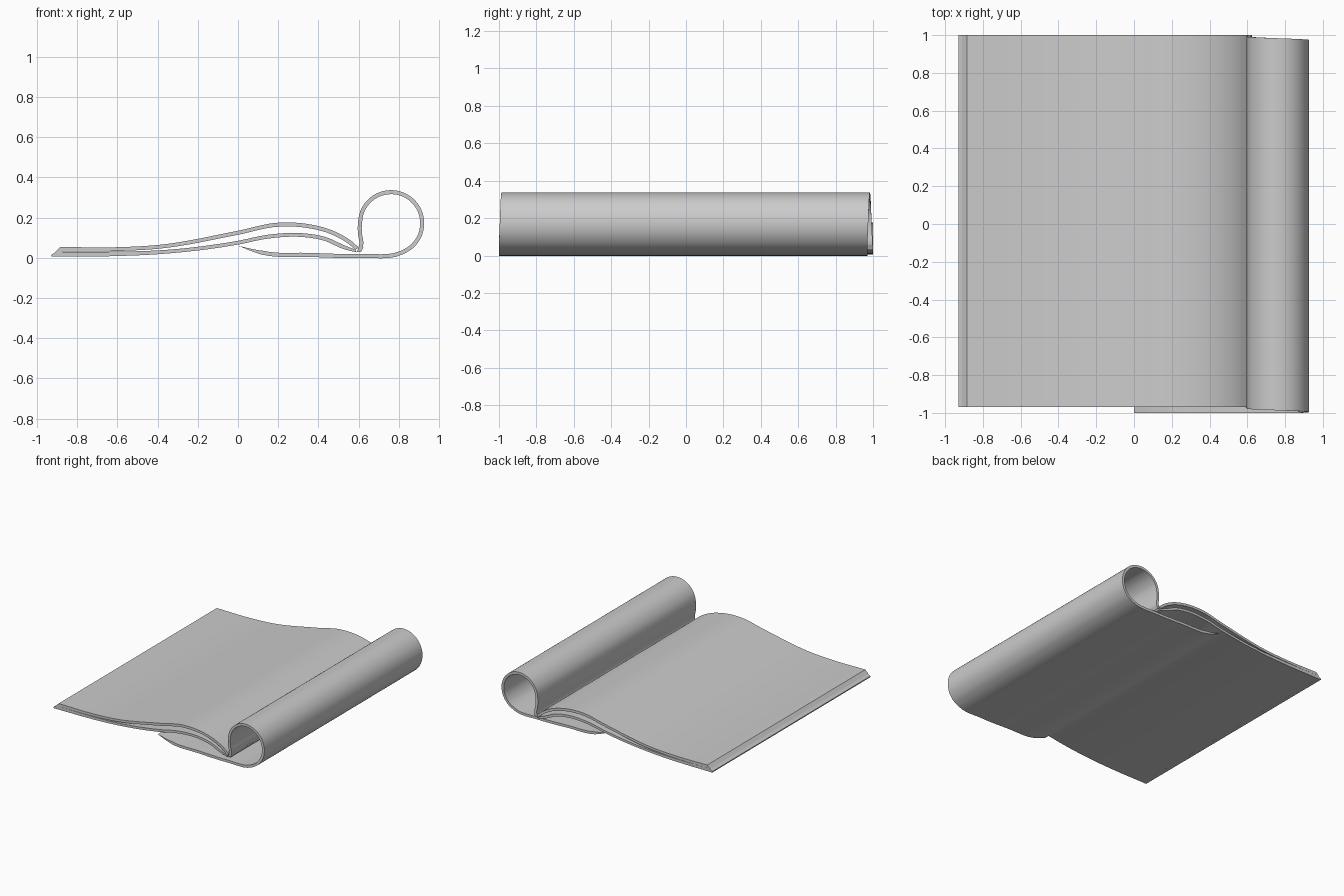
import bpy
import bmesh
import math
from mathutils import Vector

cube = bpy.data.objects.get("Cube")
if cube:
    bpy.data.objects.remove(cube, do_unlink=True)

paper = bpy.data.materials.new("grey paper")
paper.use_nodes = True
GREY = (0.6, 0.6, 0.6, 1)
paper.diffuse_color = GREY
paper.node_tree.nodes["Principled BSDF"].inputs["Base Color"].default_value = GREY


def smooth_path(points, steps):
    """Sample a flowing curve through a few profile points."""
    p = [Vector(q) for q in points]
    p = [2 * p[0] - p[1]] + p + [2 * p[-1] - p[-2]]
    out = []
    for a, b, c, d in zip(p, p[1:], p[2:], p[3:]):
        # Centripetal-style tangents prevent overshoot on uneven spacing
        la, lb, lc = (b - a).length, (c - b).length, (d - c).length
        m0 = ((b - a) / la * lb + (c - b) / lb * la) / (la + lb) * lb
        m1 = ((c - b) / lb * lc + (d - c) / lc * lb) / (lb + lc) * lb
        for i in range(steps):
            t = i / steps
            s = t * t * (3 - 2 * t)
            out.append(b * (1 - s) + c * s + m0 * t * (1 - t) ** 2 - m1 * t * t * (1 - t))
    return out + [p[-2]]


def sheet(name, upper, lower, front, back, skew=lambda t: 0):
    """Extrude the band between two rails along y."""
    bm = bmesh.new()
    n = len(upper)
    rings = []
    for i, (u, l) in enumerate(zip(upper, lower)):
        s = skew(i / (n - 1))
        rings.append([bm.verts.new((q.x, y + s, q.y))
                      for q, y in ((u, front), (u, back), (l, back), (l, front))])
    for r, q in zip(rings, rings[1:]):
        for k in range(4):
            j = (k + 1) % 4
            bm.faces.new((r[k], r[j], q[j], q[k]))
    bm.faces.new(rings[0])
    bm.faces.new(rings[-1][::-1])
    bmesh.ops.remove_doubles(bm, verts=bm.verts, dist=0.0005)
    bmesh.ops.recalc_face_normals(bm, faces=bm.faces)
    mesh = bpy.data.meshes.new(name)
    bm.to_mesh(mesh)
    bm.free()
    mesh.materials.append(paper)
    obj = bpy.data.objects.new(name, mesh)
    bpy.context.collection.objects.link(obj)
    bpy.ops.object.select_all(action="DESELECT")
    obj.select_set(True)
    bpy.context.view_layer.objects.active = obj
    bpy.ops.object.shade_smooth_by_angle(angle=math.radians(30))


# Flat-lying pages: two arched sheets joined near the bevelled outer edge
top_sheet = [(-0.885, 0.054), (-0.6, 0.053), (-0.4, 0.064), (0, 0.135), (0.2, 0.175),
             (0.35, 0.168), (0.48, 0.132), (0.56, 0.087), (0.6, 0.053)]
top_under = [(-0.91, 0.03), (-0.6, 0.034), (-0.4, 0.045), (0, 0.115), (0.2, 0.155),
             (0.35, 0.148), (0.47, 0.115), (0.545, 0.073), (0.585, 0.04)]
low_sheet = [(-0.905, 0.03), (-0.6, 0.031), (-0.4, 0.037), (0, 0.085), (0.15, 0.115),
             (0.33, 0.122), (0.44, 0.102), (0.53, 0.062), (0.585, 0.04)]
low_under = [(-0.927, 0.006), (-0.6, 0.009), (-0.4, 0.018), (0, 0.066), (0.15, 0.096),
             (0.33, 0.103), (0.43, 0.085), (0.52, 0.046), (0.59, 0.027)]
for name, a, b in (("upper_page", top_sheet, top_under), ("lower_page", low_sheet, low_under)):
    sheet(name, smooth_path(a, 8), smooth_path(b, 8), -0.97, 1)

# Bevelled lip at the outer edge of the lower page
lip = [Vector(q) for q in ((-0.93, 0.015), (-0.905, 0.03))]
base = [Vector(q) for q in ((-0.929, 0.006), (-0.9, 0.006))]
sheet("page_lip", lip, base, -0.97, 1)

# Rolled cover: flat flap underneath, curling up and back to the spine
flap = [(0, 0.06), (0.12, 0.016), (0.35, 0.005), (0.6, 0.0)]
centre, radius = Vector((0.762, 0.172)), 0.165
roll = [centre + radius * Vector((math.cos(a), math.sin(a)))
        for a in (math.radians(d) for d in range(-70, 181, 25))]
outer = smooth_path(flap + roll + [(0.597, 0.12), (0.604, 0.07), (0.592, 0.03)], 6)
inner = []
for i, p in enumerate(outer):
    tangent = (outer[min(i + 1, len(outer) - 1)] - outer[max(i - 1, 0)]).normalized()
    thickness = 0.02 * min(1, i / 6)
    inner.append(p + thickness * Vector((-tangent.y, tangent.x)))
inner[-1] = Vector((0.625, 0.055))
sheet("rolled_cover", inner, outer, -1, 0.97, lambda t: 0.03 * max(0, (t - 0.3) / 0.7))
